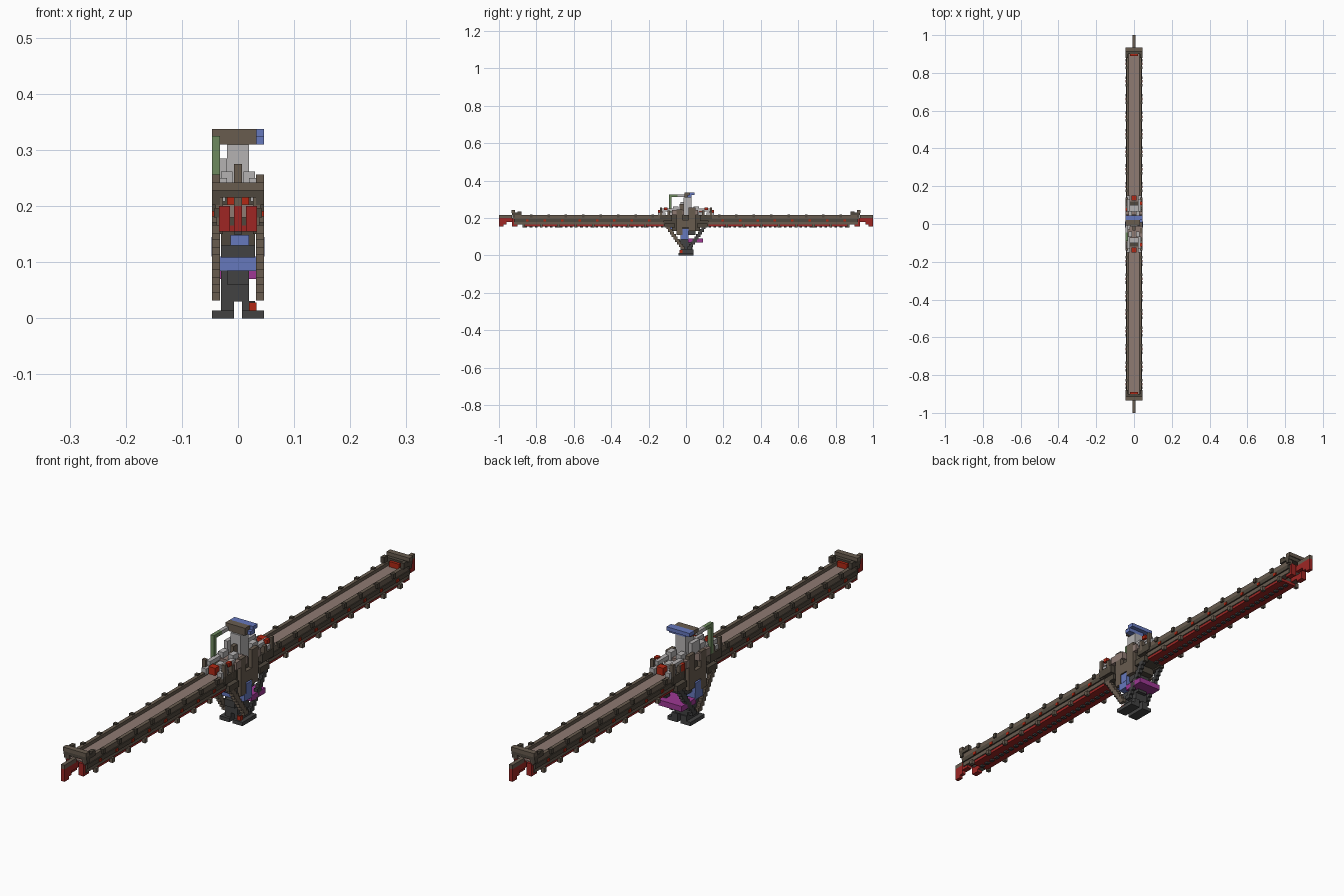
import bpy, bmesh
from mathutils import Vector

cube = bpy.data.objects.get("Cube")
if cube:
    bpy.data.objects.remove(cube, do_unlink=True)


def material(name, red, green, blue):
    linear = [((c + 0.055) / 1.055) ** 2.4 for c in (red, green, blue)] + [1]
    m = bpy.data.materials.new(name)
    m.use_nodes = True
    m.diffuse_color = linear
    m.node_tree.nodes["Principled BSDF"].inputs["Base Color"].default_value = linear
    return m


def span(value):
    """A single number means a range centred on zero."""
    return value if isinstance(value, tuple) else (-value, value)


def part(name, mat, x, y, z, mirror="", count=1, step=(0, 0, 0)):
    """Box or evenly stepped row of boxes, optionally mirrored in x and y."""
    bm = bmesh.new()
    ranges = [span(x), span(y), span(z)]
    for i in range(count):
        for sx in (1, -1) if "x" in mirror else (1,):
            for sy in (1, -1) if "y" in mirror else (1,):
                for v in bmesh.ops.create_cube(bm, size=1)["verts"]:
                    corner = [r[1] if c > 0 else r[0] for r, c in zip(ranges, v.co)]
                    v.co = Vector(corner) + i * Vector(step)
                    v.co.x *= sx
                    v.co.y *= sy
    bmesh.ops.recalc_face_normals(bm, faces=bm.faces)
    mesh = bpy.data.meshes.new(name)
    bm.to_mesh(mesh)
    bm.free()
    mesh.materials.append(mat)
    bpy.context.collection.objects.link(bpy.data.objects.new(name, mesh))


tan = material("tan", 0.56, 0.48, 0.45)
brown = material("brown", 0.41, 0.36, 0.31)
dark_brown = material("dark brown", 0.31, 0.28, 0.24)
deep_red = material("deep red", 0.62, 0.15, 0.14)
bright_red = material("bright red", 0.7, 0.16, 0.08)
charcoal = material("charcoal", 0.26, 0.26, 0.26)
light_grey = material("light grey", 0.71, 0.7, 0.7)
blue = material("blue", 0.4, 0.47, 0.74)
magenta = material("magenta", 0.62, 0.22, 0.58)
green = material("green", 0.43, 0.54, 0.37)

# Shared sizes: block edge, half width, arm extents and main levels
block = 0.0135
half = block / 2
wide = 0.046
skin = (wide - block, wide)
left_skin = (-wide, block - wide)
root, tip = 0.12, 0.92
arm_base, arm_top = 0.155, 0.215
hub_top = 0.242
tower_top = 0.31
roof = tower_top + 2 * block

# Long arms: deck, stepped side walls and red underside
part("arm_deck", tan, 0.03, (root, tip), (0.18, 0.203), "y")
part("arm_rail", brown, (0.027, 0.04), (root, tip + half), (0.196, arm_top), "xy")
part("arm_wall", dark_brown, (0.02, 0.043), (root, tip), (0.18, 0.196), "xy")
part("arm_lower_wall", brown, (0.018, 0.038), (root, tip), (0.165, 0.18), "xy")
part("arm_core", dark_brown, 0.02, (root, 0.87), (0.165, 0.18), "y")
part("arm_keel", deep_red, 0.034, (root, 0.87), (arm_base, 0.167), "y")

# Studs that repeat along the arms
pitch = (0, 0.093, 0)
part("rail_stud", dark_brown, skin, (0.17, 0.17 + block), (0.202, 0.219), "xy", 9, pitch)
part("lower_stud", brown, skin, (0.21, 0.21 + block), (0.15, 0.166), "xy", 8, pitch)
part("red_marker", bright_red, skin, (0.19, 0.19 + block), (0.181, 0.191), "xy", 8, pitch)
part("keel_stud", charcoal, half, (root, root + block), (0.149, arm_base + half), "y",
     28, (0, 2 * block, 0))

# Arm ends: crossbar, posts, red frame and fin
part("end_crossbar", brown, wide, (tip - half, tip + block), (0.228, hub_top), "y")
part("end_crossbar_base", dark_brown, wide, (0.9, 0.93), (arm_top, 0.229), "y")
part("end_bracket", dark_brown, skin, (0.88, 0.9), (arm_top, 0.236), "xy")
part("end_frame", deep_red, (0.014, 0.034), (0.9, 0.93), (arm_base, 0.2), "xy")
part("end_brace", deep_red, (0.014, 0.03), (0.87, 0.9), (0.165, 0.185), "xy")
part("end_fin", deep_red, half, (0.96, 1), (0.165, 0.2), "y")
part("end_fin_neck", deep_red, half, (tip, 0.96), (0.178, 0.2), "y")
part("end_fin_toe", deep_red, half, (0.975, 1), (arm_base, 0.165), "y")
part("end_fin_cap", brown, half, (0.93, 1), (0.2, arm_top), "y")
part("end_lamp", bright_red, 0.02, (0.89, 0.91), (0.2, 0.222), "y")

# Central housing joining the arms
part("hub_front_column", brown, skin, (-0.05, -0.02), (0.11, 0.245), "x")
part("hub_back_column", brown, skin, (block, 0.05), (0.13, 0.255), "x")
part("hub_side_panel", brown, skin, (-0.02, block), (0.15, 0.19), "x")
part("hub_core", dark_brown, 0.03, 0.075, (0.13, arm_top))
part("hub_bridge", dark_brown, 0.03, 0.13, (arm_base, 0.2))
part("hub_shoulder", dark_brown, (0.027, wide), (0.075, 0.14), (0.185, arm_top), "xy")
part("hub_gusset", dark_brown, (0.027, wide), (0.06, 0.115), (0.15, 0.172), "xy")
part("hub_front_deck", tan, wide, (-0.075, -0.01), (arm_top, hub_top))
part("hub_back_deck", tan, wide, (0.048, 0.065), (arm_top, hub_top))

# Pale machinery and red warning blocks around the hub
part("upper_rail", light_grey, (0.02, 0.036), (0.065, 0.13), (0.235, 0.25), "xy")
part("lower_rail", light_grey, (0.022, 0.04), (0.11, 0.15), (0.208, 0.23), "xy")
part("upright_cylinder", light_grey, (0.01, 0.03), (0.04, 0.07), (arm_top, 0.262), "xy")
part("middle_box", light_grey, 0.02, (0.06, 0.1), (0.2, 0.232), "y")
part("outer_post", brown, skin, (0.127, 0.14), (arm_top, 0.256), "xy")
part("inner_post", brown, skin, (0.085, 0.1), (0.2, 0.24), "xy")
part("warning_block", bright_red, block, (0.125, 0.15), (arm_top, hub_top), "y")
part("warning_cap", bright_red, skin, (0.1, 0.118), (hub_top, 0.256), "y")
part("warning_valve", bright_red, left_skin, (0.07, 0.095), (0.2, 0.24))

# Tower with blue head
part("tower", light_grey, 0.02, (-block, 0.03), (arm_top, tower_top))
part("tower_side_box", light_grey, (-0.034, -0.02), (-0.03, block), (0.24, 0.285))
part("tower_front_plate", brown, half, (-0.034, -block), (0.24, 0.275))
part("tower_collar", brown, 0.033, (-half, 0.02), (tower_top, roof - block))
part("tower_roof", brown, (-wide, 0.033), (-half, 0.02), (roof - block, roof))
part("tower_head", blue, wide, (0.02, wide), (roof - block, roof))
part("tower_visor", blue, (-0.02, wide), (half, 0.03), (tower_top, roof - block))

# Green pipe rising beside the tower
part("green_pipe", green, left_skin, (-0.09, -0.077), (arm_top, 0.325))
part("green_pipe_bend", green, left_skin, (-0.09, -0.045), (0.312, 0.325))
part("pipe_arm", light_grey, left_skin, (-0.045, 0), (0.312, 0.325))

# Stepped struts running down to the foot
descent = (0, -0.0095, -block)
part("back_strut", charcoal, skin, (0.083, 0.105), (0.14, 0.155), "x", 9, descent)
climb = (0, 0.0095, -block)
part("front_strut", brown, skin, (-0.105, -0.083), (0.14, 0.155), "x", 9, climb)

# Lower body, foot and coloured bars
part("lower_body", charcoal, (-0.03, 0.02), (-0.03, 0.035), (0.03, 0.085))
part("lower_body_plate", charcoal, 0.02, 0.048, (0.06, 0.085))
part("hub_floor", charcoal, 0.03, 0.05, (0.108, 0.132))
part("foot", charcoal, (half, wide), 0.04, (0, block), "x")
part("foot_step", charcoal, (half, 0.03), (-0.03, 0.04), (block, 0.031), "x")
part("foot_lamp", bright_red, (0.02, 0.033), (-0.034, -0.02), (block, 0.028))
part("blue_band", blue, wide, (-0.03, block), (0.084, 0.11))
part("blue_side_cover", blue, (0.033, wide + 0.001), (-0.018, block), (0.11, 0.145), "x")
part("blue_front_box", blue, (-block, 0.02), (-0.085, -0.07), (0.13, 0.148))
part("magenta_bar", magenta, wide, (0.01, 0.09), (0.07, 0.09))
